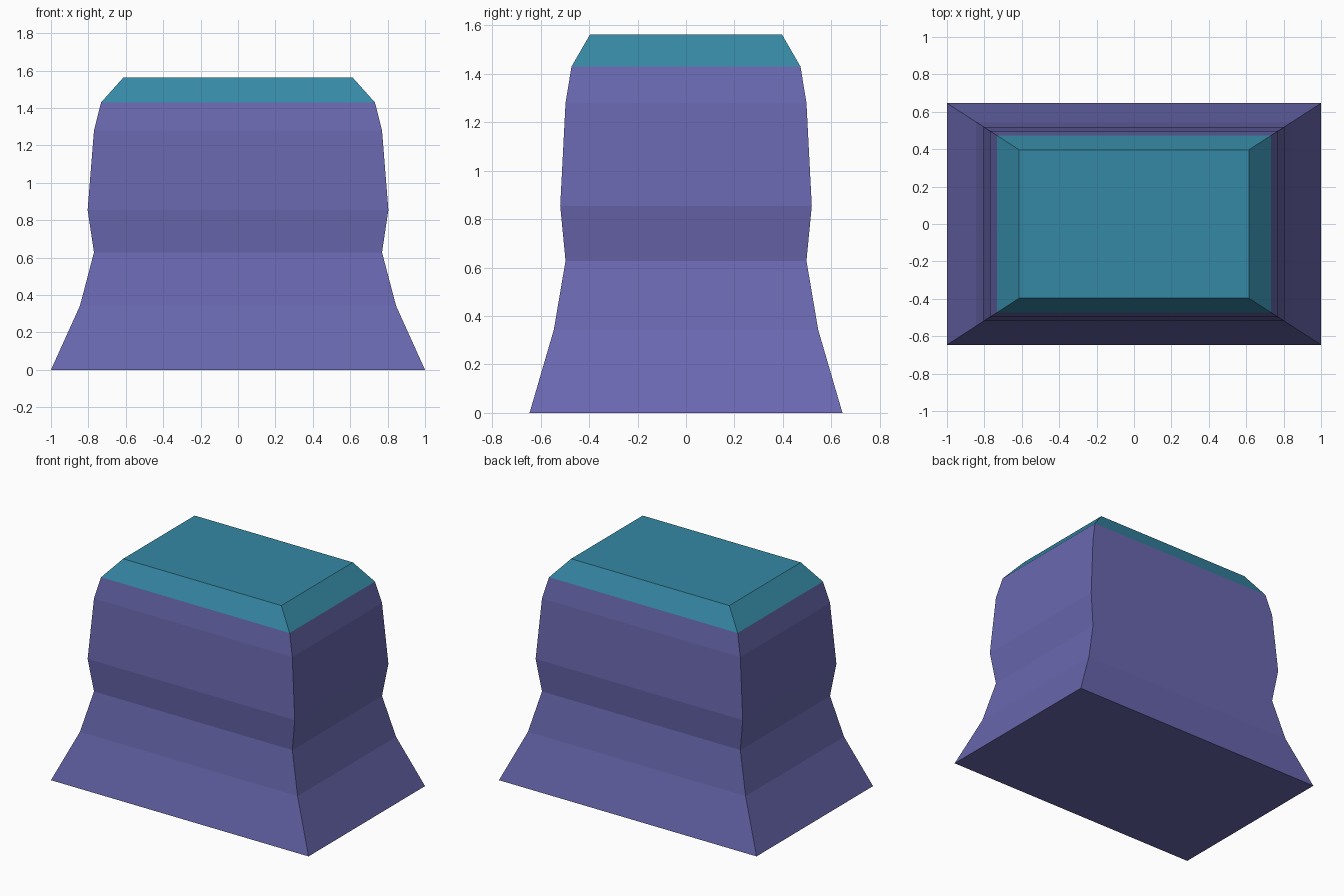
import bpy, bmesh

if "Cube" in bpy.data.objects:
    bpy.data.objects.remove(bpy.data.objects["Cube"])

def material(name, rgb):
    m = bpy.data.materials.new(name)
    m.diffuse_color = (*rgb, 1)
    m.use_nodes = True
    m.node_tree.nodes["Principled BSDF"].inputs["Base Color"].default_value = m.diffuse_color
    return m

purple = material("muted purple", (0.142, 0.137, 0.43))
teal = material("teal", (0.036, 0.25, 0.375))

# Side profile: (half width in x, height); depth keeps a fixed ratio
PROFILE = [(1.0, 0), (0.845, 0.343), (0.77, 0.628), (0.804, 0.855),
           (0.77, 1.28), (0.732, 1.43), (0.614, 1.562)]
DEPTH = 0.646
CAP_START = 1.43

# Stacked rectangular rings joined into one closed body
bm = bmesh.new()
rings = [[bm.verts.new((sx * w, sy * w * DEPTH, z))
          for sx, sy in ((-1, -1), (1, -1), (1, 1), (-1, 1))]
         for w, z in PROFILE]
for low, high in zip(rings, rings[1:]):
    for i in range(4):
        j = (i + 1) % 4
        bm.faces.new((low[i], low[j], high[j], high[i]))
bm.faces.new(rings[0][::-1])
bm.faces.new(rings[-1])
bmesh.ops.recalc_face_normals(bm, faces=bm.faces)

# Teal bevelled cap above the purple body
for f in bm.faces:
    f.material_index = int(f.calc_center_median().z > CAP_START)

mesh = bpy.data.meshes.new("tapered_block")
bm.to_mesh(mesh)
bm.free()
mesh.materials.append(purple)
mesh.materials.append(teal)
block = bpy.data.objects.new("tapered_block", mesh)
bpy.context.collection.objects.link(block)
